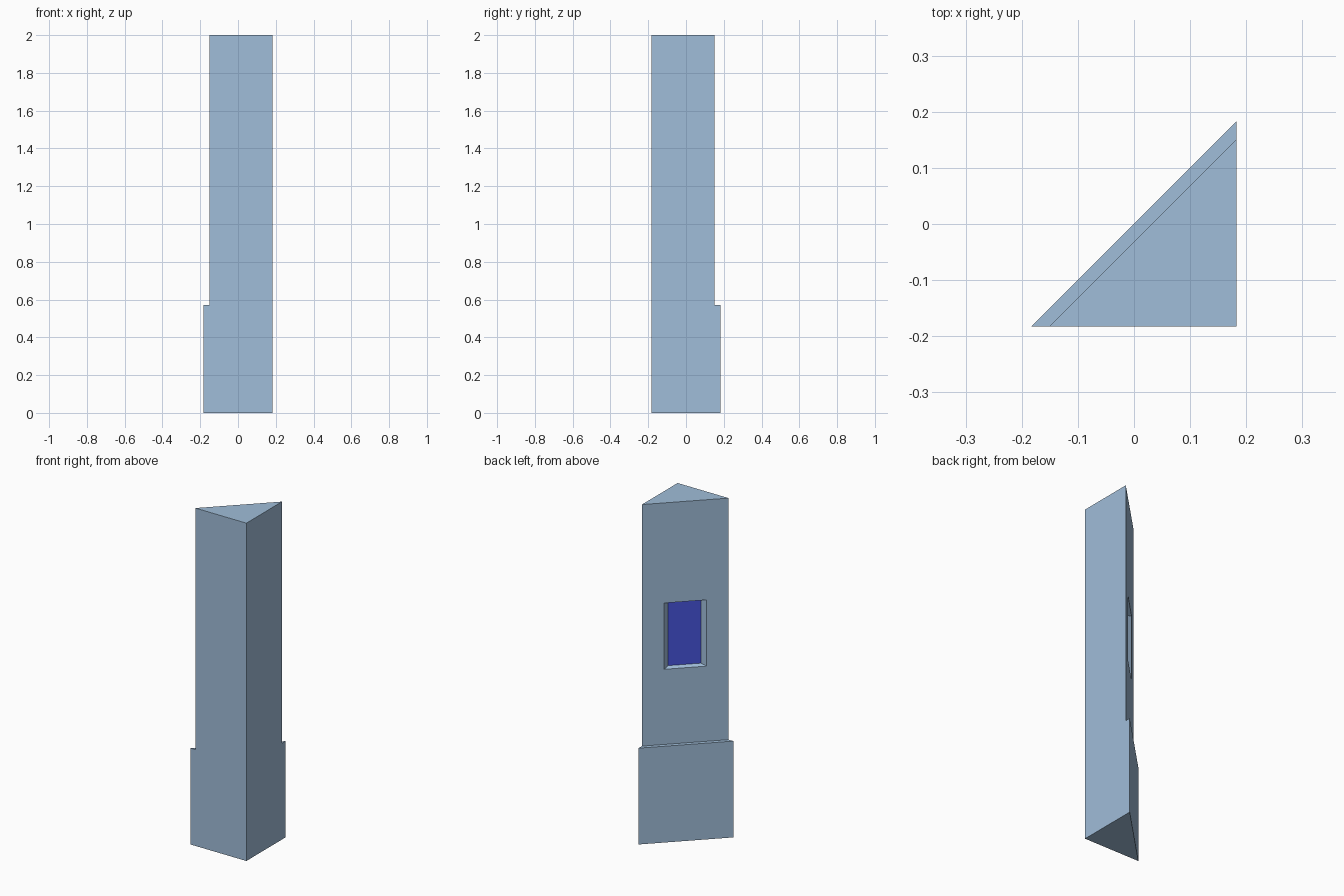
import bpy, bmesh
from mathutils import Vector

if "Cube" in bpy.data.objects:
    bpy.data.objects.remove(bpy.data.objects["Cube"])


def material(name, rgb):
    m = bpy.data.materials.new(name)
    m.diffuse_color = (*rgb, 1)
    m.use_nodes = True
    m.node_tree.nodes["Principled BSDF"].inputs["Base Color"].default_value = m.diffuse_color
    return m


stone = material("grey_blue", (0.352, 0.51, 0.695))
blue = material("deep_blue", (0.063, 0.09, 0.73))

R = 0.183                              # half size of the footprint
ALONG = Vector((1, 1, 0)).normalized()   # along the diagonal face
OUT = Vector((-1, 1, 0)).normalized()    # out of the diagonal face


def wedge(leg, z0, z1):
    """Right-angled triangular prism with its square corner at (R, -R)."""
    bm = bmesh.new()
    tri = [(R - leg, -R), (R, -R), (R, -R + leg)]
    face = bm.faces.new([bm.verts.new((x, y, z0)) for x, y in tri])
    ext = bmesh.ops.extrude_face_region(bm, geom=[face])
    top = [g for g in ext["geom"] if isinstance(g, bmesh.types.BMVert)]
    bmesh.ops.translate(bm, vec=(0, 0, z1 - z0), verts=top)
    bmesh.ops.recalc_face_normals(bm, faces=bm.faces)
    return bm


def finish(bm, name):
    me = bpy.data.meshes.new(name)
    bm.to_mesh(me)
    bm.free()
    me.materials.append(stone)
    me.materials.append(blue)
    ob = bpy.data.objects.new(name, me)
    bpy.context.collection.objects.link(ob)


# wider base
finish(wedge(2 * R, 0, 0.57), "base")

# pillar with a bevelled niche in the diagonal face
leg = 0.334
bm = wedge(leg, 0.57, 2.0)
bm.faces.ensure_lookup_table()
panel = max(bm.faces, key=lambda f: f.normal.dot(OUT))
centre = Vector((R - leg / 2, -R + leg / 2, 1.211))

# niche steps: half width, half height, depth
for half_w, half_h, depth in ((0.115, 0.196, 0), (0.0895, 0.186, 0.0215)):
    bmesh.ops.inset_individual(bm, faces=[panel], thickness=0.01)
    mid = panel.calc_center_median()
    for v in panel.verts:
        d = v.co - mid
        side = 1 if d.dot(ALONG) > 0 else -1
        up = 1 if d.z > 0 else -1
        v.co = centre + ALONG * side * half_w - OUT * depth
        v.co.z += up * half_h
panel.material_index = 1               # blue back of the niche
bm.normal_update()
finish(bm, "pillar")
